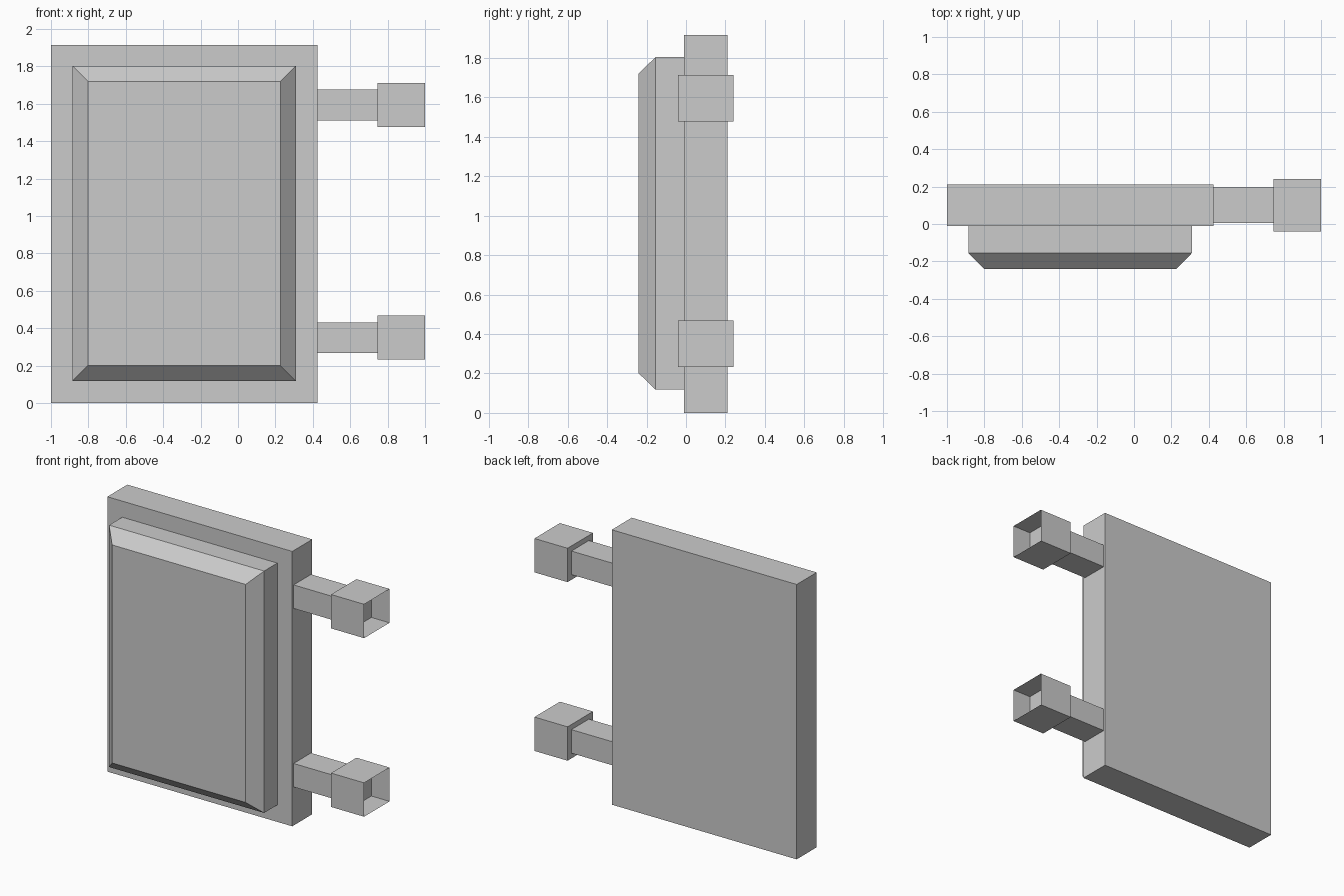
import bpy, bmesh

cube = bpy.data.objects.get("Cube")
if cube:
    bpy.data.objects.remove(cube, do_unlink=True)

grey = bpy.data.materials.new("plain_grey")
grey.use_nodes = True
GREY = (0.6, 0.6, 0.6, 1)
grey.diffuse_color = GREY
grey.node_tree.nodes["Principled BSDF"].inputs["Base Color"].default_value = GREY


def box(name, lo, hi, shape=None):
    """Box between two corners; shape() may edit its bmesh."""
    bm = bmesh.new()
    bmesh.ops.create_cube(bm, size=1)
    for v in bm.verts:
        for i in range(3):
            v.co[i] = hi[i] if v.co[i] > 0 else lo[i]
    bm.normal_update()
    if shape:
        shape(bm)
    mesh = bpy.data.meshes.new(name)
    bm.to_mesh(mesh)
    bm.free()
    mesh.materials.append(grey)
    obj = bpy.data.objects.new(name, mesh)
    bpy.context.collection.objects.link(obj)
    return obj


def chamfer_front(bm):
    # Extrude the front face forward and draw it in on all sides
    front = min(bm.faces, key=lambda f: f.calc_center_median().y)
    bmesh.ops.inset_region(bm, faces=[front], thickness=0.083, depth=0.085,
                           use_even_offset=True)


def recess_end(bm):
    # Push the outer end face straight back into the socket
    end = max(bm.faces, key=lambda f: f.calc_center_median().x)
    new = bmesh.ops.extrude_discrete_faces(bm, faces=[end])["faces"]
    bmesh.ops.translate(bm, verts=new[0].verts, vec=(-0.14, 0, 0))
    # The socket walls are single sheets: keep just the end wall
    walls = [f for f in bm.faces if f not in new and
             all(v.co.x > 0.85 for v in f.verts)]
    bmesh.ops.delete(bm, geom=walls, context='FACES')


# Slab and raised panel
box("back_slab", (-1, -0.01, 0), (0.425, 0.21, 1.915))
box("raised_panel", (-0.885, -0.155, 0.118), (0.31, -0.01, 1.803), chamfer_front)

# Hinge arms with open-ended sockets
for level, z in (("lower", 0.35), ("upper", 1.594)):
    box(level + "_arm", (0.425, 0.005, z - 0.082), (0.745, 0.197, z + 0.082))
    box(level + "_socket", (0.745, -0.04, z - 0.118), (1, 0.24, z + 0.118), recess_end)
